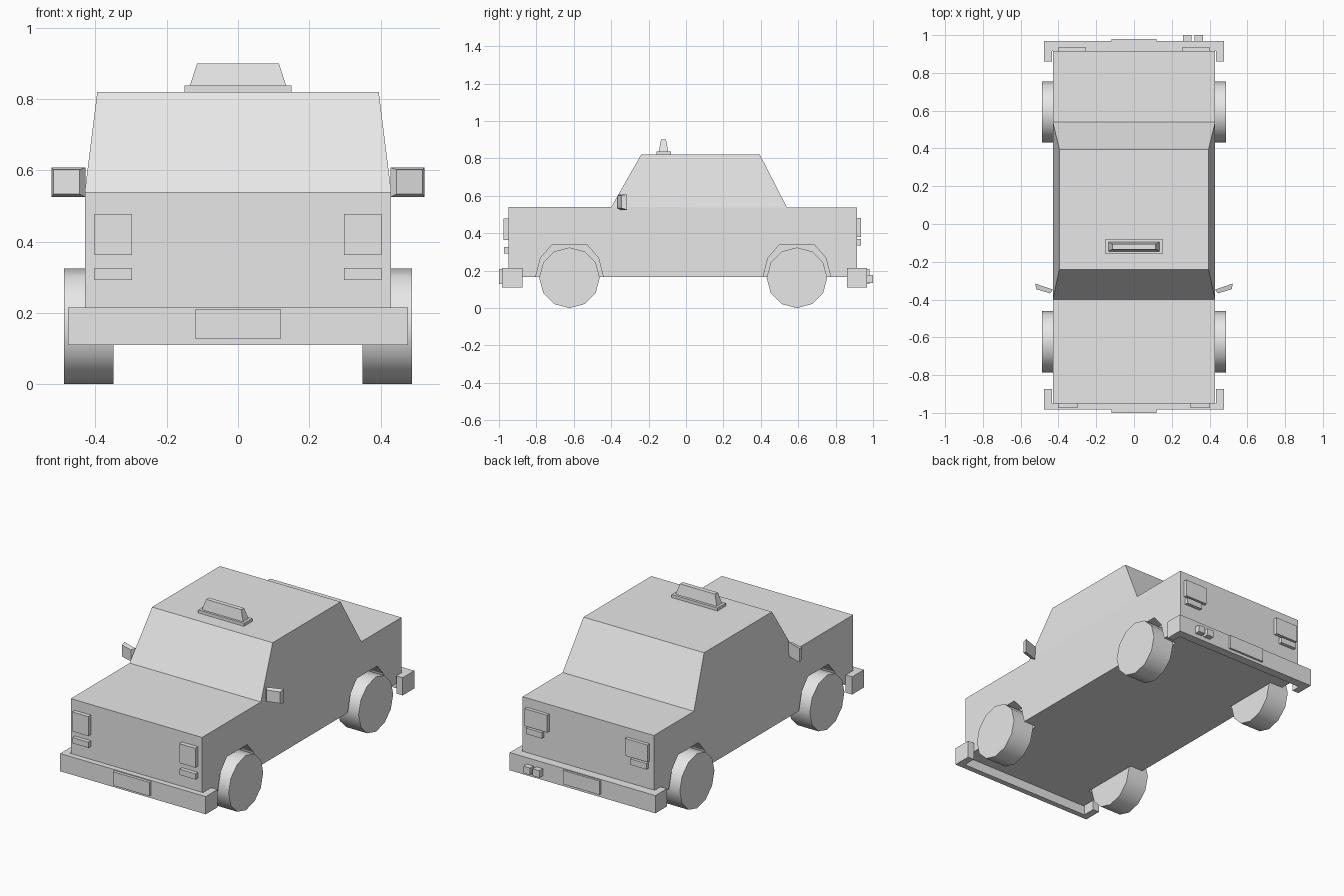
import bpy, bmesh, math

cube = bpy.data.objects.get("Cube")
if cube:
    bpy.data.objects.remove(cube, do_unlink=True)

GREY = (0.8, 0.8, 0.8, 1.0)
mat = bpy.data.materials.new("plain grey")
mat.use_nodes = True
mat.diffuse_color = GREY
mat.node_tree.nodes["Principled BSDF"].inputs["Base Color"].default_value = GREY


def make(name, verts, faces):
    bm = bmesh.new()
    vs = [bm.verts.new(v) for v in verts]
    for f in faces:
        bm.faces.new([vs[i] for i in f])
    bmesh.ops.recalc_face_normals(bm, faces=bm.faces)
    mesh = bpy.data.meshes.new(name)
    bm.to_mesh(mesh)
    bm.free()
    mesh.materials.append(mat)
    obj = bpy.data.objects.new(name, mesh)
    bpy.context.scene.collection.objects.link(obj)
    return obj


def loft(name, ring_a, ring_b):
    """Solid between two matching rings of points."""
    n = len(ring_a)
    sides = [(i, (i + 1) % n, n + (i + 1) % n, n + i) for i in range(n)]
    return make(name, ring_a + ring_b, [range(n), range(n, 2 * n)] + sides)


def rect(x, y, z):
    return [(x[0], y[0], z), (x[1], y[0], z), (x[1], y[1], z), (x[0], y[1], z)]


def box(name, x, y, z):
    return loft(name, rect(x, y, z[0]), rect(x, y, z[1]))


def extrude_x(name, profile, x0, x1):
    return loft(name, [(x0, y, z) for y, z in profile],
                [(x1, y, z) for y, z in profile])


FRONT, BACK = -0.95, 0.915
SIDES = (("left", 1), ("right", -1))
AXLES = (("front", -0.623), ("rear", 0.593))

# Body: lower shell with tapered cabin, as one closed skin
lower = [(FRONT, 0.165), (BACK, 0.165), (BACK, 0.538), (0.54, 0.538),
         (-0.4, 0.54), (FRONT, 0.54)]
roof = [(0.395, 0.82), (-0.24, 0.82)]
verts = []
for s in (1, -1):
    verts += [(s * 0.43, y, z) for y, z in lower]
    verts += [(s * 0.395, y, z) for y, z in roof]
faces = []
for o in (0, 8):
    faces += [[o + i for i in range(6)], [o + 4, o + 3, o + 6, o + 7]]
outline = [0, 1, 2, 3, 6, 7, 4, 5]
for a, b in zip(outline, outline[1:] + outline[:1]):
    faces.append([a, b, b + 8, a + 8])
body = make("body", verts, faces)

# Wheel arches cut into both flanks
arch = [(-0.181, 0.1), (-0.181, 0.165), (-0.155, 0.268), (-0.095, 0.337),
        (0.095, 0.337), (0.155, 0.268), (0.181, 0.165), (0.181, 0.1)]
cutters = []
for end, cy in AXLES:
    for side, s in SIDES:
        cutter = extrude_x("arch_cutter", [(cy + y, z) for y, z in arch],
                           s * 0.345, s * 0.6)
        cutter.hide_render = True
        cutters.append(cutter)
        mod = body.modifiers.new("arch", 'BOOLEAN')
        mod.operation = 'DIFFERENCE'
        mod.solver = 'EXACT'
        mod.object = cutter
bpy.context.view_layer.update()
cut = body.evaluated_get(bpy.context.evaluated_depsgraph_get())
mesh = bpy.data.meshes.new_from_object(cut)
body.modifiers.clear()
body.data = mesh
for cutter in cutters:
    bpy.data.objects.remove(cutter, do_unlink=True)

# Wheels: twelve-sided, smooth tread with flat discs
for end, cy in AXLES:
    for side, s in SIDES:
        angles = [math.radians(30 * i) for i in range(12)]
        ring = [(cy + 0.162 * math.sin(a), 0.162 + 0.162 * math.cos(a)) for a in angles]
        wheel = extrude_x(f"{end}_{side}_wheel", ring, s * 0.35, s * 0.488)
        for p in wheel.data.polygons:
            p.use_smooth = True
        bpy.ops.object.select_all(action='DESELECT')
        wheel.select_set(True)
        bpy.context.view_layer.objects.active = wheel
        bpy.ops.object.shade_smooth_by_angle(angle=math.radians(40))

# Bumpers: U-shaped bars that wrap round the corners, with number plates
for end, outer, inner, tip, plate in (("front", -0.983, FRONT, -0.873, -1.0),
                                      ("rear", 0.968, BACK, 0.86, 0.98)):
    half = [(0.477, outer), (0.477, tip), (0.435, tip), (0.435, inner)]
    plan = half + [(-x, y) for x, y in reversed(half)]
    loft(f"{end}_bumper", [(x, y, 0.11) for x, y in plan],
         [(x, y, 0.215) for x, y in plan])
    box(f"{end}_plate", (-0.12, 0.12), sorted((outer, plate)), (0.128, 0.21))

for side, s in SIDES:
    # Lamps
    for name, x, y, z in (
            ("headlamp", (0.298, 0.403), (-0.975, FRONT), (0.363, 0.478)),
            ("front_indicator", (0.298, 0.403), (-0.973, FRONT), (0.292, 0.326)),
            ("tail_lamp", (0.255, 0.403), (BACK, 0.935), (0.38, 0.482)),
            ("reverse_lamp", (0.29, 0.395), (BACK, 0.935), (0.335, 0.37))):
        box(f"{side}_{name}", (s * x[0], s * x[1]), y, z)

    # Wing mirrors: swept plates narrowing toward the front
    back = [(s * x, y, z) for x, y, z in (
        (0.428, -0.348, 0.525), (0.523, -0.315, 0.525),
        (0.523, -0.315, 0.608), (0.428, -0.348, 0.608))]
    front = [(s * x, y, z) for x, y, z in (
        (0.445, -0.367, 0.534), (0.518, -0.345, 0.534),
        (0.518, -0.345, 0.602), (0.445, -0.367, 0.602))]
    loft(f"{side}_mirror", back, front)

# Roof sign
box("sign_base", (-0.15, 0.15), (-0.158, -0.08), (0.82, 0.838))
loft("sign", rect((-0.135, 0.135), (-0.145, -0.095), 0.838),
     rect((-0.115, 0.115), (-0.134, -0.107), 0.9))

# Twin exhaust tips
for i, x in enumerate((0.282, 0.343)):
    box(f"exhaust_{i + 1}", (x - 0.022, x + 0.022), (0.95, 1.0), (0.135, 0.177))
